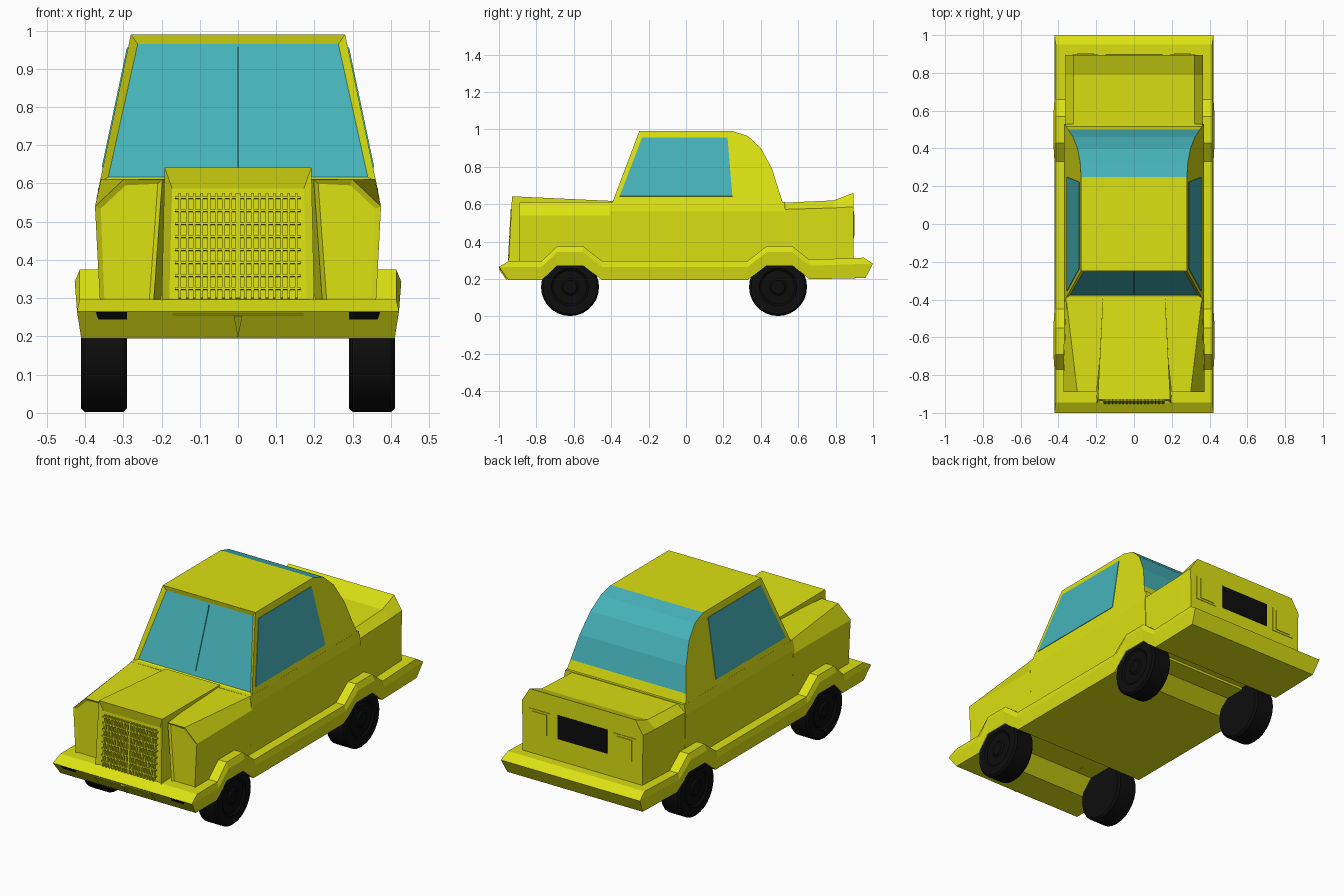
import bpy, bmesh, math
from mathutils import Vector, Matrix

if "Cube" in bpy.data.objects:
    bpy.data.objects.remove(bpy.data.objects["Cube"])


def material(name, rgb):
    m = bpy.data.materials.new(name)
    m.diffuse_color = (*rgb, 1)
    m.use_nodes = True
    m.node_tree.nodes["Principled BSDF"].inputs["Base Color"].default_value = m.diffuse_color
    return m


YELLOW = material("yellow paint", (0.72, 0.76, 0.006))
GLASS = material("teal glass", (0.06, 0.45, 0.49))
BLACK = material("black rubber", (0.004, 0.004, 0.004))


def finish(name, bm, *mats):
    bmesh.ops.recalc_face_normals(bm, faces=bm.faces)
    me = bpy.data.meshes.new(name)
    bm.to_mesh(me)
    bm.free()
    for m in mats:
        me.materials.append(m)
    ob = bpy.data.objects.new(name, me)
    bpy.context.collection.objects.link(ob)
    return ob


def loft(sections, bm=None, strip_caps=False):
    """Skin closed rings of 3D points; caps are n-gons or left-right strips."""
    bm = bm or bmesh.new()
    rings = [[bm.verts.new(p) for p in s] for s in sections]
    n = len(rings[0])
    for a, b in zip(rings, rings[1:]):
        for i in range(n):
            j = (i + 1) % n
            bm.faces.new((a[i], a[j], b[j], b[i]))
    for r in (rings[0], rings[-1]):
        if strip_caps:
            for i in range(n // 2 - 1):
                bm.faces.new((r[i], r[i + 1], r[n - 2 - i], r[n - 1 - i]))
        else:
            bm.faces.new(r)
    return bm


def both(half):
    """Complete a half section of (x, y, z) points with its mirror image."""
    return half + [(-x, y, z) for x, y, z in reversed(half)]


def plate(name, pts, mat, t=0.004, out=(0, -1, 0)):
    """Thin panel on a surface, thickened to both sides."""
    p = [Vector(q) for q in pts]
    n = (p[1] - p[0]).cross(p[2] - p[0]).normalized()
    if n.dot(Vector(out)) < 0:
        n = -n
    return finish(name, loft([[q - n * t for q in p], [q + n * t for q in p]]), mat)


# Skirt with bumpers and wheel arch tunnels
def skirt(y, dz, yb=None, ym=None, lift=0.0):
    b = 0.006 if dz else 0
    return both([(0.41 + b, yb or y, 0.195 + dz + lift * 0.6),
                 (0.421 + b, ym or y, 0.265 + dz + lift),
                 (0.414, y, 0.297 + dz + lift)])


finish("skirt_and_bumpers", loft([
    skirt(-0.945, 0, -0.95, -1.0),
    skirt(-0.77, 0), skirt(-0.69, 0.078), skirt(-0.55, 0.078), skirt(-0.45, 0),
    skirt(0.33, 0), skirt(0.43, 0.078), skirt(0.57, 0.078), skirt(0.66, 0, lift=0.006),
    skirt(0.95, 0, 0.96, 1.0, lift=0.017)], strip_caps=True), YELLOW)

# Door section and rear deck with raised tail
finish("door_body", loft([both([(0.362, y, 0.26), (0.37, y, 0.56), (0.36, y, 0.612)])
                          for y in (-0.41, 0.53)], strip_caps=True), YELLOW)
finish("rear_deck", loft([both([(0.362, y, 0.28), (0.366, y, zc), (0.32, y, zt)])
                          for y, zc, zt in ((0.52, 0.572, 0.608), (0.79, 0.58, 0.62),
                                            (0.895, 0.586, 0.66))], strip_caps=True), YELLOW)


# Cabin: side outline leaning inward towards the roof
def half_width(z):
    return 0.36 - (z - 0.61) * 0.21


outline = [(-0.395, 0.605), (-0.25, 0.99), (0.25, 0.99), (0.33, 0.965), (0.40, 0.90),
           (0.46, 0.79), (0.50, 0.66), (0.525, 0.585)]
bm = loft([[(s * half_width(z), y, z) for y, z in outline] for s in (-1, 1)])
bmesh.ops.recalc_face_normals(bm, faces=bm.faces)
for f in bm.faces:
    c = f.calc_center_median()
    if c.y > 0.27 and c.z > 0.7 and abs(f.normal.x) < 0.3:
        f.material_index = 1
screen = [f for f in bm.faces if f.normal.y < -0.6]
bmesh.ops.inset_region(bm, faces=screen, thickness=0.028, depth=-0.014)
for f in screen:
    f.material_index = 1
finish("cabin", bm, YELLOW, GLASS)

# Windscreen divider and side windows
plate("windscreen_divider", [(0, -0.372, 0.64), (0, -0.255, 0.955), (0, -0.243, 0.955),
                             (0, -0.36, 0.64)], GLASS, 0.002, (1, 0, 0))
for s, side in ((1, "right"), (-1, "left")):
    pts = [(s * half_width(z), y, z) for y, z in
           ((-0.355, 0.642), (0.248, 0.642), (0.222, 0.955), (-0.235, 0.955))]
    plate(side + "_window", pts, GLASS, 0.003, (s, 0, 0))

    # Front fender with a framed lamp panel
    bm = loft([[(s * x, y, z) for x, z in pts] for y, pts in (
        (-0.89, ((0.222, 0.27), (0.36, 0.27), (0.374, 0.54), (0.30, 0.61), (0.198, 0.61))),
        (-0.40, ((0.15, 0.27), (0.362, 0.27), (0.37, 0.54), (0.358, 0.612), (0.15, 0.61))))])
    bmesh.ops.recalc_face_normals(bm, faces=bm.faces)
    lamp = [f for f in bm.faces if f.normal.y < -0.9]
    bmesh.ops.inset_region(bm, faces=lamp, thickness=0.016, depth=-0.008)
    finish(side + "_front_fender", bm, YELLOW)

    # Bumper slots on the undercut front face
    def undercut(x, z):
        return (x, -0.95 - (z - 0.195) / 0.07 * 0.05, z)
    plate(side + "_bumper_slot", [undercut(s * x, z) for x, z in
          ((0.29, 0.245), (0.365, 0.245), (0.372, 0.264), (0.29, 0.264))], BLACK, 0.002)

    # Tail lamps: frame and inner lens
    for part, d, t in (("frame", 0, 0.003), ("lens", 0.022, 0.007)):
        a, b, lo, hi = 0.19 + d, 0.325 - d, 0.42 + d / 2, 0.555 - d / 2
        plate(f"{side}_tail_lamp_{part}", [(s * a, 0.895, lo), (s * b, 0.895, lo),
              (s * b, 0.895, hi), (s * a, 0.895, hi)], YELLOW, t, (0, 1, 0))

# Front plate recess panel with its small wedge, and the dark rear panel
plate("front_plate_panel", [undercut(x, z) for x, z in
      ((-0.17, 0.2), (0.17, 0.2), (0.17, 0.258), (-0.17, 0.258))], YELLOW, 0.003)
plate("front_wedge", [undercut(x, z) for x, z in
      ((0, 0.2), (0.011, 0.257), (-0.011, 0.257))], YELLOW, 0.008)
plate("rear_panel", [(-0.15, 0.895, 0.43), (0.15, 0.895, 0.43),
                     (0.15, 0.895, 0.56), (-0.15, 0.895, 0.56)], BLACK, 0.003, (0, 1, 0))

# Bonnet and nose, with the grille opening sunk into the front
bm = loft([both([(0.2, -0.95, 0.27), (0.192, -0.93, 0.642)]),
           both([(0.17, -0.39, 0.27), (0.165, -0.39, 0.617)])])
bmesh.ops.recalc_face_normals(bm, faces=bm.faces)
nose = [f for f in bm.faces if f.normal.y < -0.9]
bmesh.ops.inset_region(bm, faces=nose, thickness=0.028, depth=-0.012)
top = max(v.co.z for v in nose[0].verts)
for v in [v for f in nose for v in f.verts if v.co.z > top - 0.01]:
    v.co.z -= 0.034
finish("bonnet_and_nose", bm, YELLOW)

# Grille bars
bm = bmesh.new()


def bar(x, z, sx, sz):
    y = -0.945 + (z - 0.3) * 0.054
    m = (Matrix.Translation((x, y, z)) @ Matrix.Rotation(-0.054, 4, 'X')
         @ Matrix.Diagonal((sx, 0.014, sz, 1)))
    bmesh.ops.create_cube(bm, size=1, matrix=m)


for i in range(-8, 9):
    bar(i * 0.019, 0.437, 0.012 if i == 0 else 0.007, 0.275)
for i in range(8):
    bar(0, 0.325 + i * 0.034, 0.33, 0.006)
finish("grille", bm, YELLOW)

# Wheels with stepped hubs
for end, y in (("front", -0.62), ("rear", 0.492)):
    for s, side in ((1, "right"), (-1, "left")):
        profile = [(0.29, 0.145), (0.30, 0.155), (0.40, 0.155), (0.41, 0.145),
                   (0.41, 0.10), (0.402, 0.09), (0.402, 0.045), (0.41, 0.035)]
        rings = [[(s * x, y + r * math.cos(a), 0.157 + r * math.sin(a))
                  for a in (math.tau * k / 28 for k in range(28))] for x, r in profile]
        ob = finish(f"{end}_{side}_wheel", loft(rings), BLACK)
        bpy.context.view_layer.objects.active = ob
        ob.select_set(True)
        bpy.ops.object.shade_smooth_by_angle(angle=math.radians(30))
        ob.select_set(False)
